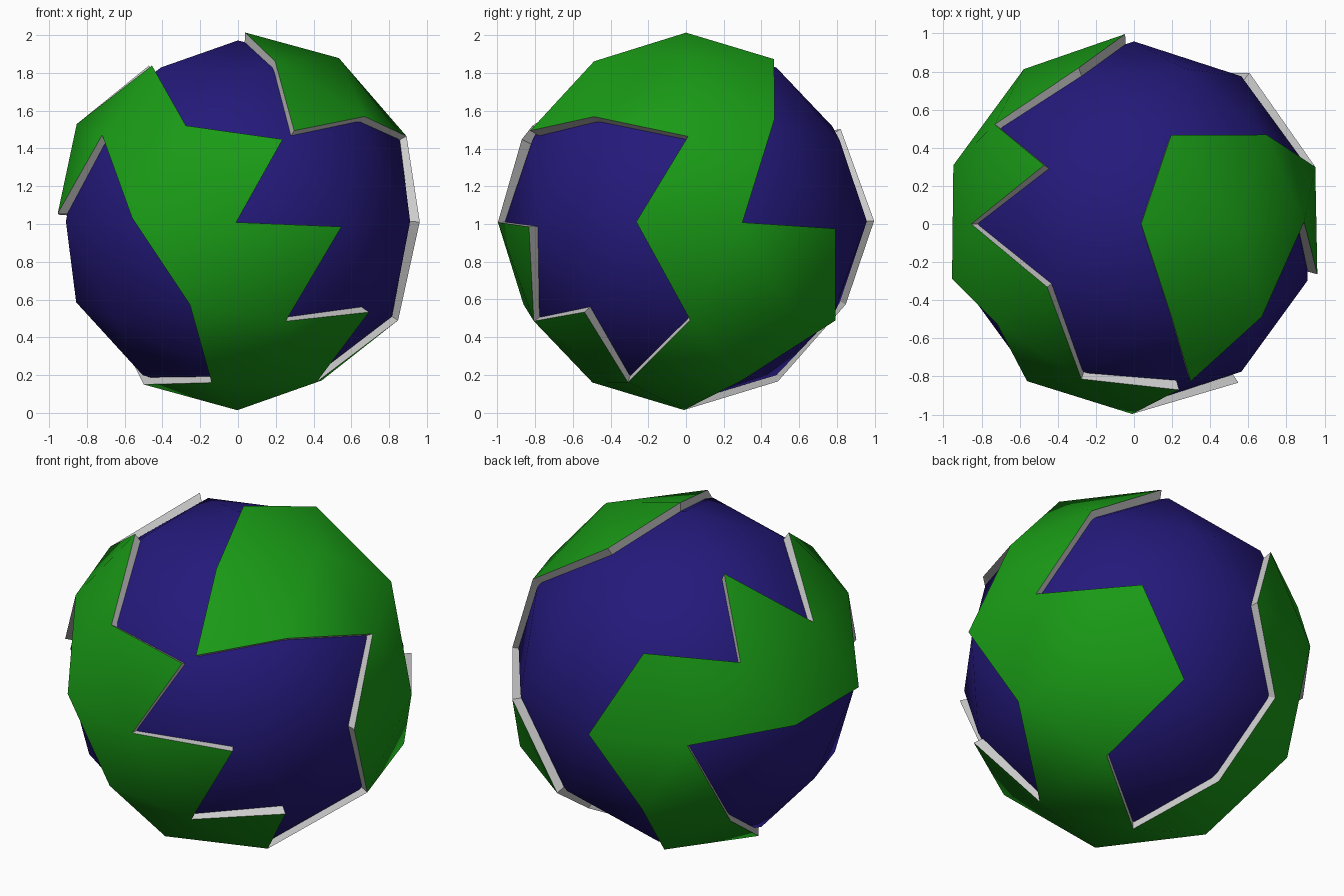
import bpy, bmesh, math
from mathutils import Vector

if "Cube" in bpy.data.objects:
    bpy.data.objects.remove(bpy.data.objects["Cube"])

R, RAISE, SHRINK, CZ = 0.958, 0.058, 0.17, 1.014

# Rings of the two-level icosphere: start angle, angle step, ring radius, height
RINGS = {
    "N": (0, 0, 0, 1), "a": (0, 72, .5257, .8507), "U": (0, 72, .8944, .4472),
    "V": (36, 72, .8507, .5257), "E": (18, 36, 1, 0), "W": (72, 72, .8507, -.5257),
    "L": (36, 72, .8944, -.4472), "b": (36, 72, .5257, -.8507), "S": (0, 0, 0, -1),
}
# Land is a union of triangle fans: hub corner -> corners that mark its sea triangles
FANS = {
    "a0": [], "L0": [], "E0": [("V0", "E1")], "E7": [("U4", "E8")],
    "V2": [("a2", "a3")], "V3": [("a4",)], "E3": [("E4", "W1")],
    "b1": [("b0",), ("W0",)], "b3": [("W2",)], "b4": [("L4", "W4")],
}


def point(name):
    start, step, r, z = RINGS[name[0]]
    t = math.radians(start + step * int(name[1]))
    return Vector((r * math.cos(t), r * math.sin(t), z)) * R


def corner(bm, name):
    p = point(name)
    return min(bm.verts, key=lambda v: (v.co - p).length)


def ball():
    bm = bmesh.new()
    bmesh.ops.create_icosphere(bm, subdivisions=2, radius=R)
    return bm


def material(name, color):
    m = bpy.data.materials.new(name)
    m.diffuse_color = color
    m.use_nodes = True
    m.node_tree.nodes["Principled BSDF"].inputs["Base Color"].default_value = m.diffuse_color
    return m


def add_object(name, bm, smooth, mat=None):
    for f in bm.faces:
        f.smooth = smooth
    me = bpy.data.meshes.new(name)
    bm.to_mesh(me)
    bm.free()
    ob = bpy.data.objects.new(name, me)
    ob.location.z = CZ
    bpy.context.collection.objects.link(ob)
    if mat:
        me.materials.append(mat)


# Ocean ball
add_object("ocean", ball(), True, material("blue", (0.018, 0.01, 0.2, 1)))

# Land sheet cut from the same ball
land = ball()
keep = set()
for hub, sea in FANS.items():
    sea_sets = [{corner(land, n) for n in names} for names in sea]
    for f in corner(land, hub).link_faces:
        if not any(s <= set(f.verts) for s in sea_sets):
            keep.add(f)
# One extra headland triangle that meets its neighbour only at a point
tip = corner(land, "U4")
trio = {tip, corner(land, "a4"), corner(land, "V4")}
headland = next(f for f in tip.link_faces if set(f.verts) == trio)
keep.add(headland)
bmesh.ops.delete(land, geom=[f for f in land.faces if f not in keep], context='FACES')
bmesh.utils.face_vert_separate(headland, tip)

# Pull the coast slightly inland and raise the land
moved = {}
for v in land.verts:
    p = v.co.copy()
    if v.is_boundary:
        centres = [f.calc_center_median() for f in v.link_faces]
        p = p.lerp(sum(centres, Vector()) / len(centres), SHRINK)
    moved[v] = p + v.co.normalized() * RAISE
for v, p in moved.items():
    v.co = p

# Cliff walls down from the coast into the ball
cliffs = bmesh.new()
for e in land.edges:
    if e.is_boundary:
        loop = e.link_loops[0]
        p, q = loop.vert.co, loop.link_loop_next.vert.co
        k = 1 - RAISE * 1.4
        cliffs.faces.new([cliffs.verts.new(c) for c in (q, p, p * k, q * k)])
bmesh.ops.remove_doubles(cliffs, verts=cliffs.verts, dist=1e-4)
add_object("land", land, True, material("green", (0.01, 0.33, 0.008, 1)))
add_object("cliffs", cliffs, False)
